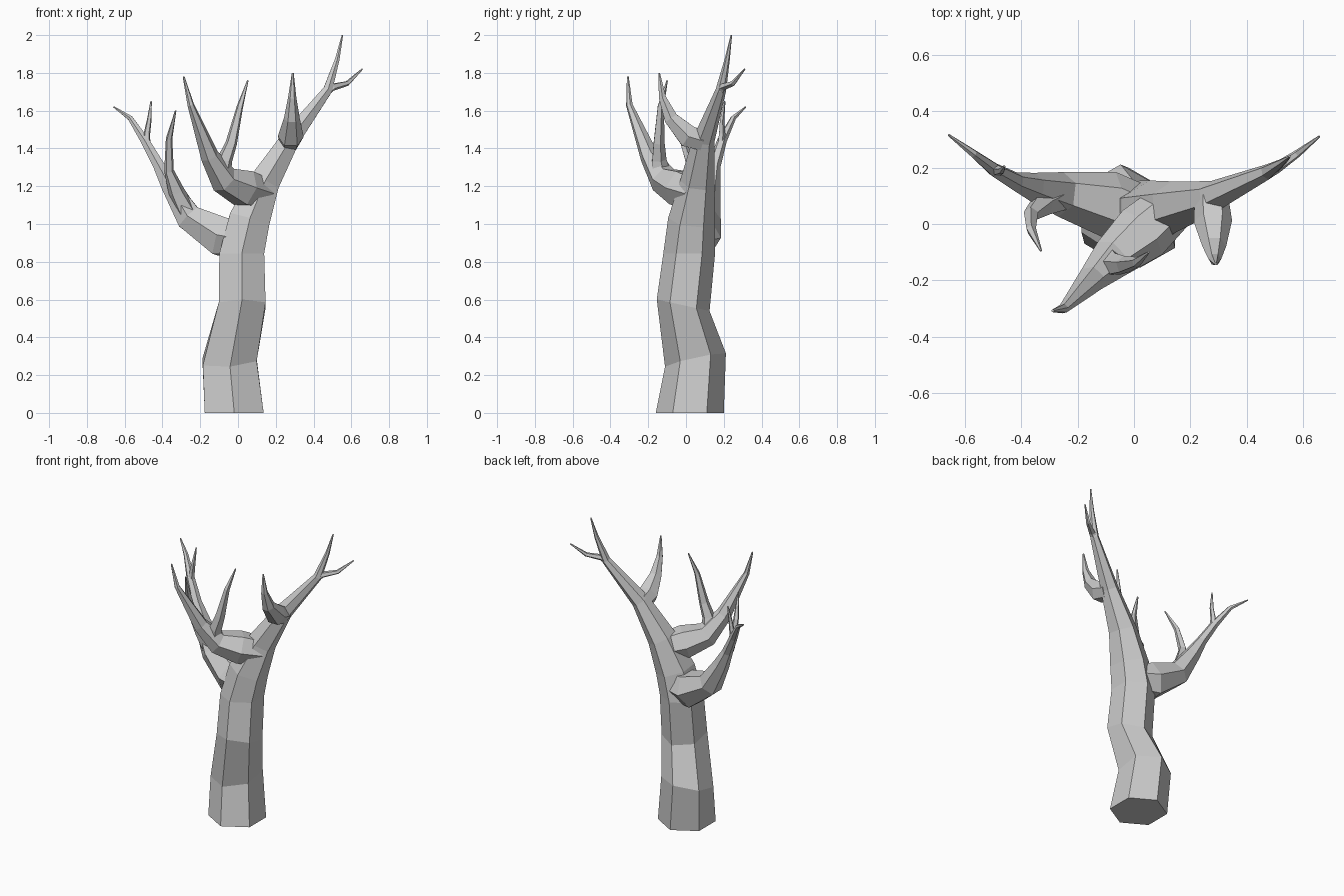
import bpy, bmesh
from math import cos, sin, tau
from mathutils import Vector


def limb(name, rings, sides=6, ref=(0, 1, 0), normals={}):
    """Faceted tapering tube through rings of (x, y, z, radius)."""
    bm = bmesh.new()
    pts = [Vector(r[:3]) for r in rings]
    loops = []
    for i, (p, ring) in enumerate(zip(pts, rings)):
        if i in normals:
            n = Vector(normals[i]).normalized()
        else:
            a = (p - pts[i - 1]).normalized() if i else Vector()
            b = (pts[i + 1] - p).normalized() if i < len(pts) - 1 else Vector()
            n = (a + b).normalized()
        u = Vector(ref)
        u = (u - n * u.dot(n)).normalized()
        v = n.cross(u)
        loops.append([bm.verts.new(p + ring[3] * (u * cos(tau * k / sides) + v * sin(tau * k / sides)))
                      for k in range(sides)])
    for lo, hi in zip(loops, loops[1:]):
        for k in range(sides):
            j = (k + 1) % sides
            bm.faces.new((lo[k], lo[j], hi[j], hi[k]))
    bm.faces.new(loops[0][::-1])
    bm.faces.new(loops[-1])
    bmesh.ops.recalc_face_normals(bm, faces=bm.faces)
    me = bpy.data.meshes.new(name)
    bm.to_mesh(me)
    bm.free()
    ob = bpy.data.objects.new(name, me)
    bpy.context.collection.objects.link(ob)
    return ob


X = (1, 0, 0)

# Trunk, running on into the tall right limb
limb("trunk", [(-.02, .02, 0, .18), (-.045, .05, .28, .165), (.022, -.015, .57, .143),
               (.02, .017, .845, .137), (.06, .03, 1.02, .125), (.14, .06, 1.22, .092),
               (.277, .095, 1.45, .058), (.475, .185, 1.71, .028), (.525, .218, 1.87, .014),
               (.553, .24, 2.0, .004)],
     normals={0: (0, 0, 1), 1: (-.08, -.22, 1), 2: (0, .22, 1), 3: (0, 0, 1)})
limb("right_twig", [(.45, .17, 1.68, .022), (.50, .195, 1.725, .021), (.58, .25, 1.745, .014),
                    (.658, .311, 1.82, .004)], 5)
limb("right_spur", [(.275, .09, 1.44, .06), (.28, .01, 1.465, .068), (.285, -.08, 1.56, .042),
                    (.287, -.125, 1.67, .022), (.29, -.142, 1.80, .005)], 6, X)

# Left limb with its twigs
limb("left_limb", [(.02, .04, .92, .10), (-.09, .07, .935, .118), (-.26, .105, 1.035, .08),
                   (-.36, .13, 1.2, .052), (-.42, .15, 1.31, .034), (-.492, .19, 1.44, .026),
                   (-.57, .25, 1.56, .015), (-.658, .316, 1.62, .004)])
limb("left_twig", [(-.485, .185, 1.42, .022), (-.482, .19, 1.48, .018), (-.47, .19, 1.55, .013),
                   (-.46, .205, 1.65, .004)], 5)
limb("left_spur", [(-.27, .10, 1.06, .06), (-.325, .07, 1.17, .045), (-.365, .035, 1.28, .027),
                   (-.365, -.02, 1.45, .018), (-.33, -.095, 1.60, .004)], 5)

# Front limb reaching forward and left, forking in two
limb("front_limb", [(.13, .06, 1.16, .09), (.03, -.03, 1.19, .105), (-.075, -.12, 1.235, .078),
                    (-.15, -.195, 1.36, .05), (-.25, -.30, 1.63, .018), (-.288, -.308, 1.78, .005)],
     6, (1, -1, 0))
limb("front_twig", [(-.09, -.13, 1.25, .055), (-.07, -.145, 1.34, .042), (-.035, -.145, 1.43, .032),
                    (.01, -.135, 1.62, .018), (.052, -.10, 1.76, .004)], 5)
